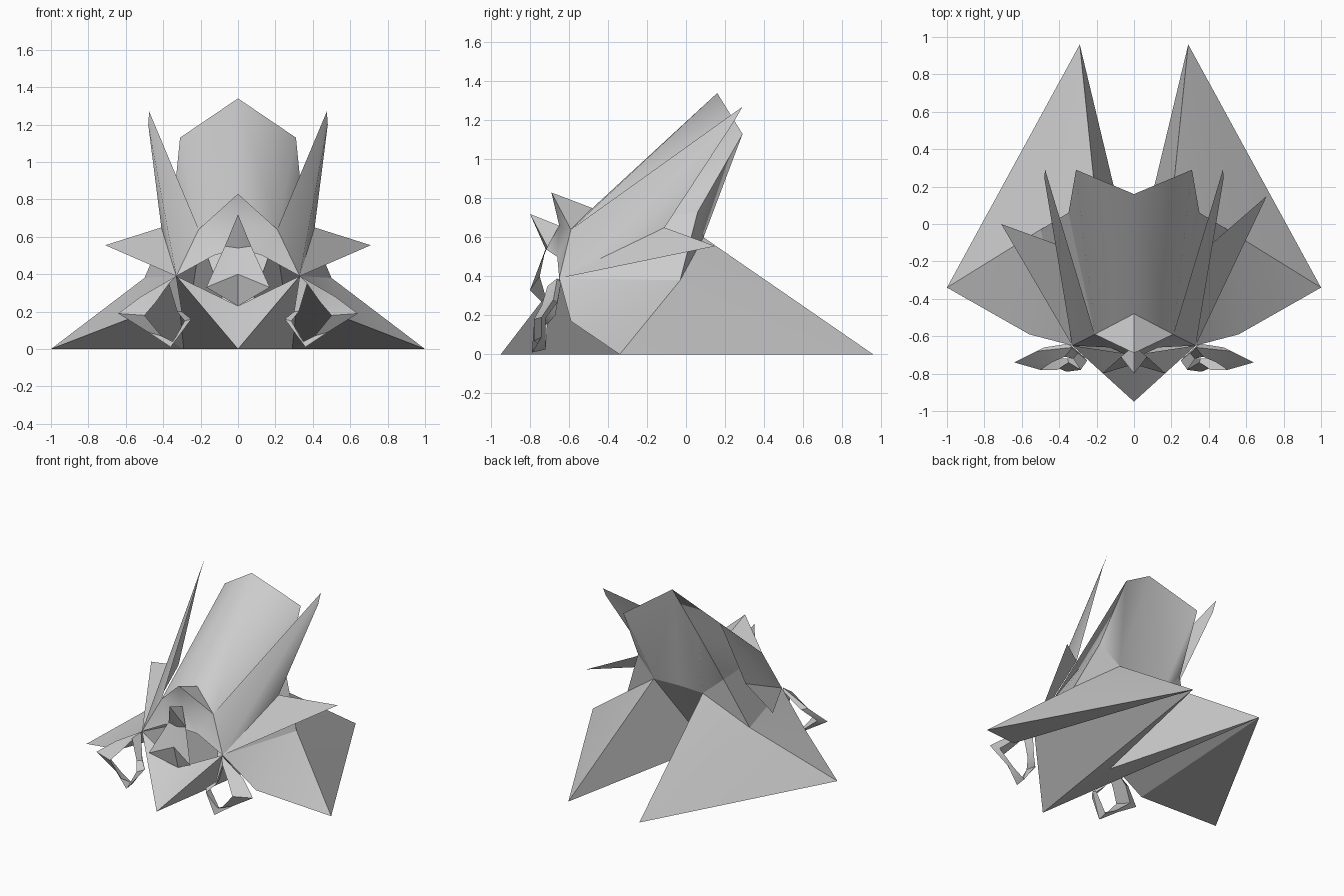
import bpy, bmesh

if "Cube" in bpy.data.objects:
    bpy.data.objects.remove(bpy.data.objects["Cube"])

# Shared corner points of the +x half; every part is mirrored across x = 0
P = dict(
    crest_top=(0, .16, 1.34), crest_side=(.31, .29, 1.13), crest_hip=(.35, .06, .73),
    nape=(.2, .09, .6), nape_mid=(0, .08, .6), forehead=(0, -.48, .75), temple=(.21, -.59, .64),
    horn=(.475, .29, 1.27), horn_b=(.48, .25, 1.2), notch=(.41, -.11, .65),
    spike=(.71, .15, .555), spike_left=(.71, 0, .555), cheek=(.33, -.65, .39),
    shoulder=(.5, -.03, .38), wing=(1, -.34, 0), tail=(.29, .96, 0), fold=(.56, -.59, .17),
    centre=(0, -.25, .03), chin=(0, -.95, 0), lip=(0, -.7, .23),
    brow=(0, -.69, .83), brow_in=(0, -.65, .66), mask_in=(.13, -.66, .5),
    nose=(0, -.8, .72), nose_side=(.07, -.71, .55), nose_low=(0, -.72, .54),
    mouth_top=(0, -.75, .4), mouth_side=(.17, -.8, .33))


def finish(name, bm, mirror=True, smooth=.7):
    """Mirror the sheet, weld the seam and make the object."""
    if mirror:
        dup = bmesh.ops.duplicate(bm, geom=bm.verts[:] + bm.edges[:] + bm.faces[:])["geom"]
        for v in dup:
            if isinstance(v, bmesh.types.BMVert):
                v.co.x *= -1
    bmesh.ops.remove_doubles(bm, verts=bm.verts, dist=.0005)
    bmesh.ops.recalc_face_normals(bm, faces=bm.faces)
    me = bpy.data.meshes.new(name)
    bm.to_mesh(me)
    bm.free()
    ob = bpy.data.objects.new(name, me)
    bpy.context.collection.objects.link(ob)
    bpy.context.view_layer.objects.active = ob
    ob.select_set(True)
    bpy.ops.object.shade_smooth_by_angle(angle=smooth)
    ob.select_set(False)


def part(name, *faces, side=0, smooth=.7):
    """Make a sheet part from faces given as point names; side 0 mirrors it."""
    bm = bmesh.new()
    made = {}
    for f in faces:
        for k in f.split():
            if k not in made:
                x, y, z = P[k]
                made[k] = bm.verts.new((x * (side or 1), y, z))
        bm.faces.new([made[k] for k in f.split()])
    finish(name, bm, side == 0, smooth)


# Tall crest: front slope, side walls and the back panel
part("crest",
     "crest_top crest_side temple forehead",
     "crest_side crest_hip temple", "crest_side nape crest_hip",
     "crest_top nape_mid nape crest_side", smooth=1.0)

# Head side wall under the plates
part("head_side", "temple crest_hip cheek", "crest_hip shoulder cheek")

# Thin side plates with the upright horns
part("horn_plate", "temple horn cheek", "horn horn_b cheek", "horn_b notch cheek")

# Thin sideways spikes; the left one sits slightly further forward
part("right_spike", "cheek notch spike", side=1)
part("left_spike", "cheek notch spike_left", side=-1)

# Spreading collar: outer slopes, inner wall and raised underside
part("collar",
     "crest_hip nape shoulder", "nape tail shoulder", "shoulder tail wing",
     "cheek shoulder fold", "shoulder wing fold",
     "nape centre tail", "nape nape_mid centre",
     "tail wing fold", "tail fold cheek", smooth=.3)

# Pointed jaw with long keels running back to the collar tips
part("jaw", "cheek lip chin", "cheek chin tail", "chin tail centre", smooth=1.2)

# Peaked brow over the recessed mask
part("brow_mask",
     "forehead brow temple", "brow brow_in temple",
     "brow_in mask_in temple", "mask_in cheek temple",
     "brow_in nose_low mask_in", smooth=1.0)

# Nose spike, upper lip and the mouth wedge below it
part("nose_and_mouth", "nose nose_side nose_low", "nose brow_in nose_side",
     "nose_low nose_side mouth_side mouth_top", "mouth_top mouth_side lip", smooth=.4)

# Hanging angular rings below the cheeks: outer and inner outline (x, y, z)
outer = [(.33, -.66, .39), (.3, -.69, .2), (.25, -.73, .16), (.36, -.79, .01),
         (.48, -.74, .09), (.64, -.74, .19), (.52, -.68, .28)]
inner = [(.37, -.71, .35), (.325, -.72, .2), (.285, -.78, .15), (.35, -.74, .04),
         (.41, -.78, .07), (.5, -.78, .18), (.44, -.74, .25)]
bm = bmesh.new()
loops = [[bm.verts.new(p) for p in outer], [bm.verts.new(p) for p in inner],
         [bm.verts.new(((a[0] + b[0]) / 2, max(a[1], b[1]) + .02, (a[2] + b[2]) / 2))
          for a, b in zip(outer, inner)]]
n = len(outer)
for k in range(3):
    a, b = loops[k], loops[(k + 1) % 3]
    for i in range(n):
        j = (i + 1) % n
        bm.faces.new((a[i], a[j], b[j], b[i]))
finish("cheek_ring", bm)
